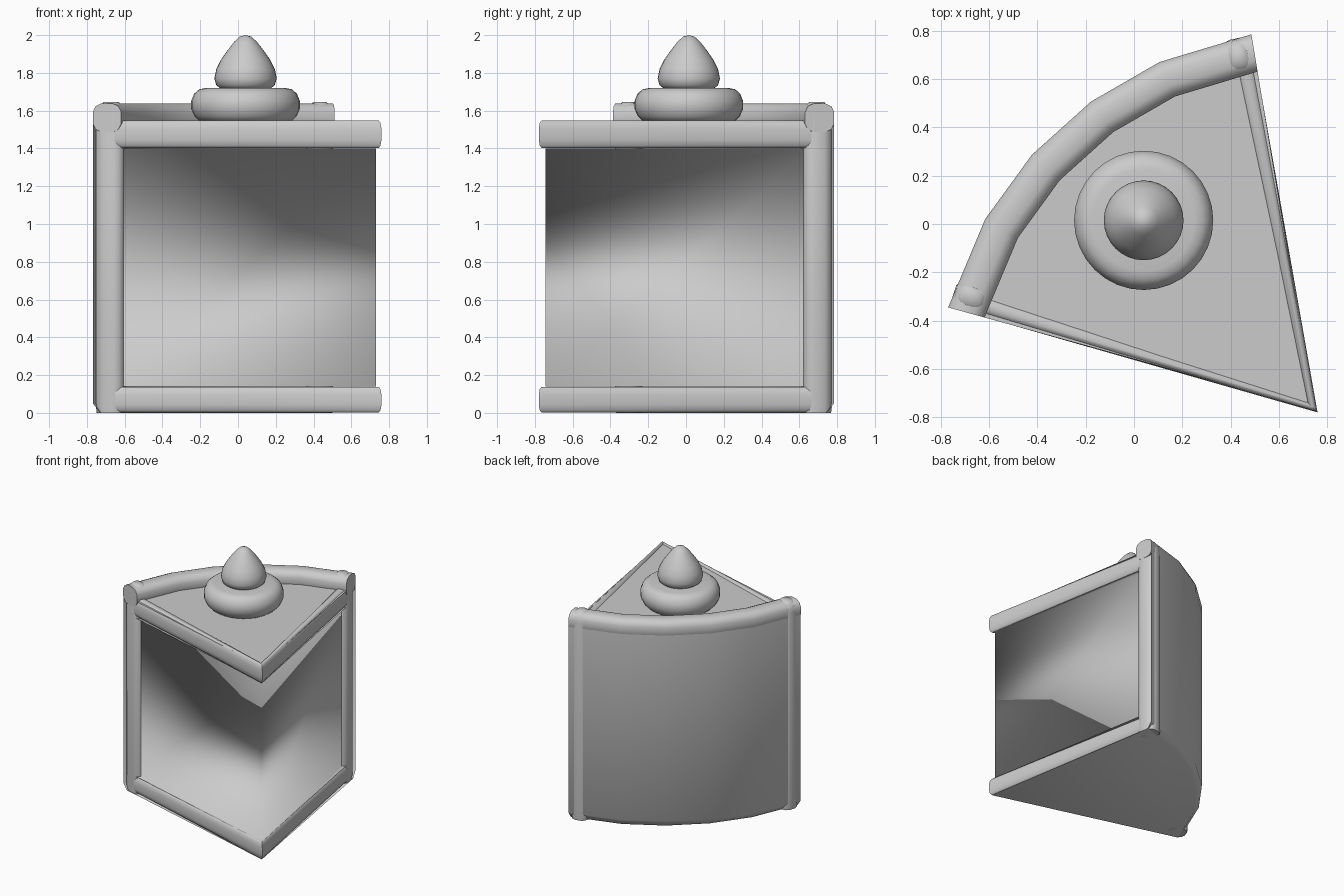
import bpy, bmesh, math
from mathutils import Vector as V

if "Cube" in bpy.data.objects:
    bpy.data.objects.remove(bpy.data.objects["Cube"])

TIP = V((0.745, -0.765, 0))
UP = V((0, 0, 1))
ANGLES = [math.radians(d) for d in (164.5, 150, 138, 126, 114, 99.5)]


def polar(r, a, z, tip=TIP):
    return V((tip.x + r * math.cos(a), tip.y + r * math.sin(a), z))


def finish(name, bm, angle=40, fix=True):
    if fix:
        bmesh.ops.recalc_face_normals(bm, faces=bm.faces)
    me = bpy.data.meshes.new(name)
    bm.to_mesh(me)
    bm.free()
    ob = bpy.data.objects.new(name, me)
    bpy.context.collection.objects.link(ob)
    bpy.ops.object.select_all(action='DESELECT')
    ob.select_set(True)
    bpy.context.view_layer.objects.active = ob
    bpy.ops.object.shade_smooth_by_angle(angle=math.radians(angle))
    return ob


def tube(name, sections, n=12):
    """Loft rounded-square rings; each section is (centre, side vector, up vector)."""
    bm = bmesh.new()
    rings = []
    for c, s, u in sections:
        ring = []
        for k in range(n):
            t = 2 * math.pi * (k + 0.5) / n
            x, y = math.cos(t), math.sin(t)
            x = math.copysign(abs(x) ** 0.7, x)
            y = math.copysign(abs(y) ** 0.7, y)
            ring.append(bm.verts.new(c + s * x + u * y))
        rings.append(ring)
    for a, b in zip(rings, rings[1:]):
        for k in range(n):
            j = (k + 1) % n
            bm.faces.new((a[k], a[j], b[j], b[k]))
    bm.faces.new(rings[0])
    bm.faces.new(rings[-1])
    return finish(name, bm, 60)


# Outer icing: curved back, base and lid
bm = bmesh.new()
levels = [(1.53, 0.0), (1.57, 0.05), (1.57, 1.58)]
rows = [[bm.verts.new(polar(r, a, z)) for a in ANGLES] for r, z in levels]
for lo, hi in zip(rows, rows[1:]):
    for i in range(5):
        bm.faces.new((lo[i + 1], lo[i], hi[i], hi[i + 1]))
base_tip = bm.verts.new(polar(0, 0, 0))
bm.faces.new([base_tip] + rows[0])
lid = [bm.verts.new(polar(1.5, a, 1.54)) for a in ANGLES]
lid_tip = bm.verts.new(polar(0, 0, 1.54))
bm.faces.new([lid_tip] + lid[::-1])
bm.normal_update()
for f in bm.faces:
    if abs(f.normal.z) > 0.9 and f.normal.z * (f.calc_center_median().z - 0.7) < 0:
        f.normal_flip()
finish("icing_shell", bm, 60, fix=False)

# Sponge cut faces, with small ledges that blend softly into the rims
bm = bmesh.new()
inner_tip = V((0.73, -0.745, 0))
ends = [polar(1.45, math.radians(163), 0), inner_tip, polar(1.45, math.radians(101), 0)]
outs = [V((-0.0083, -0.0285, 0)), V((0.014, -0.014, 0)), V((0.0285, 0.005, 0))]
rows = [[bm.verts.new(p + o * k + UP * z) for p, o in zip(ends, outs)]
        for k, z in ((1, 0.14), (0, 0.14), (0, 1.4), (1, 1.4))]
for lo, hi in zip(rows, rows[1:]):
    for i in range(2):
        bm.faces.new((lo[i], lo[i + 1], hi[i + 1], hi[i]))
finish("sponge_sides", bm, 180, fix=False)

# Piped rims along the cut edges, pinched at the tip
for side, a, edge, sign in (("left", 162.6, 164.5, 1), ("right", 101.4, 99.5, -1)):
    e = math.radians(edge)
    out = V((-math.sin(e), math.cos(e), 0)) * sign
    corner = polar(1.45, math.radians(a), 0)
    for level, z, h in (("lower", 0.07, 0.07), ("upper", 1.475, 0.075)):
        tube(f"{side}_{level}_rim", [
            (corner + UP * z, out * 0.048, UP * h),
            (V((0.735, -0.755, z)), V((0.025, -0.025, 0)), UP * h)])

# Corner posts with tapered tops
for side, a in (("left", 161.9), ("right", 102.1)):
    t = math.radians(a)
    rad = V((math.cos(t), math.sin(t), 0))
    tan = V((-rad.y, rad.x, 0))
    c = polar(1.49, t, 0)
    tube(f"{side}_post", [(c + UP * z, rad * (0.078 * k), tan * (0.068 * k))
                          for z, k in ((0, 0.95), (0.03, 1), (1.57, 1), (1.61, 0.9), (1.645, 0.5))])

# Raised rim around the curved top edge
tube("back_top_rim", [(polar(1.493, a, 1.562), V((math.cos(a), math.sin(a), 0)) * 0.08, UP * 0.078)
                      for a in ANGLES])


# Cream swirl and its pointed drop
def turned(name, profile, n=32):
    bm = bmesh.new()
    vs = [bm.verts.new((0.04 + r, 0.015, z)) for r, z in profile]
    es = [bm.edges.new(p) for p in zip(vs, vs[1:])]
    bmesh.ops.spin(bm, geom=vs + es, cent=(0.04, 0.015, 0), axis=(0, 0, 1),
                   angle=2 * math.pi, steps=n, use_duplicate=False)
    bmesh.ops.remove_doubles(bm, verts=bm.verts, dist=0.0005)
    finish(name, bm, 60)


turned("cream_base", [(0, 1.53), (0.24, 1.54), (0.27, 1.57), (0.288, 1.61), (0.288, 1.65),
                      (0.272, 1.69), (0.245, 1.713), (0.21, 1.72), (0, 1.72)])
turned("cream_drop", [(0, 1.70), (0.13, 1.715), (0.155, 1.735), (0.165, 1.77), (0.155, 1.82),
                      (0.13, 1.87), (0.095, 1.92), (0.06, 1.965), (0.03, 1.992), (0, 2.0)])
